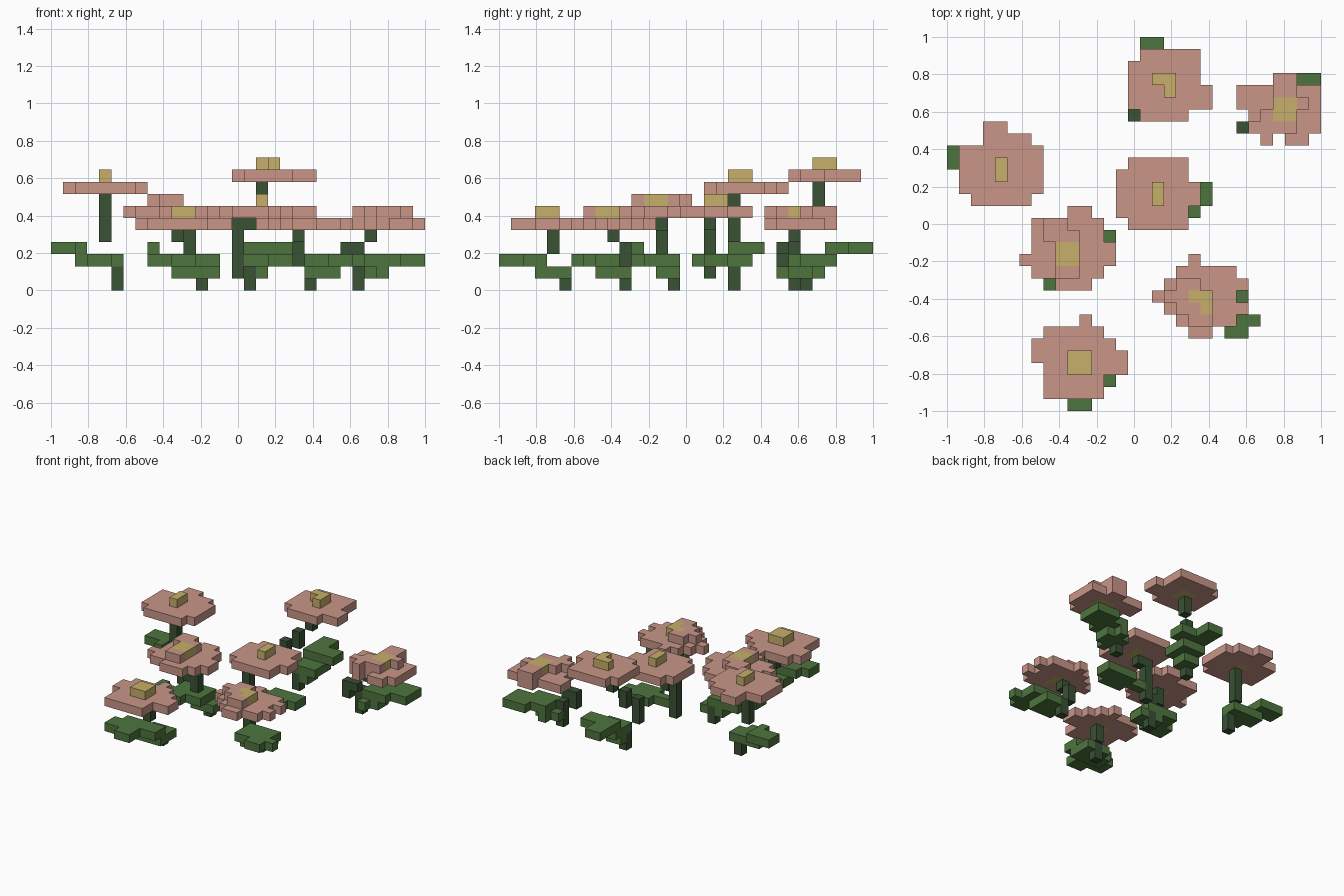
import bpy, bmesh

if "Cube" in bpy.data.objects:
    bpy.data.objects.remove(bpy.data.objects["Cube"])

V = 2 / 31  # block size: the patch is 31 blocks wide


def material(name, rgb):
    m = bpy.data.materials.new(name)
    m.diffuse_color = (*rgb, 1)
    m.use_nodes = True
    m.node_tree.nodes["Principled BSDF"].inputs["Base Color"].default_value = m.diffuse_color
    return m


PINK = material("petal pink", (0.585, 0.305, 0.25))
YELLOW = material("centre yellow", (0.57, 0.43, 0.145))
LEAF = material("leaf green", (0.076, 0.178, 0.047))
STEM = material("stem dark green", (0.04, 0.084, 0.034))

DIRS = {
    (1, 0, 0): [(1, 0, 0), (1, 1, 0), (1, 1, 1), (1, 0, 1)],
    (-1, 0, 0): [(0, 0, 0), (0, 0, 1), (0, 1, 1), (0, 1, 0)],
    (0, 1, 0): [(0, 1, 0), (0, 1, 1), (1, 1, 1), (1, 1, 0)],
    (0, -1, 0): [(0, 0, 0), (1, 0, 0), (1, 0, 1), (0, 0, 1)],
    (0, 0, 1): [(0, 0, 1), (1, 0, 1), (1, 1, 1), (0, 1, 1)],
    (0, 0, -1): [(0, 0, 0), (0, 1, 0), (1, 1, 0), (1, 0, 0)],
}


def box(x0, x1, y0, y1, z0, z1):
    """Block cells of an inclusive box."""
    return {(x, y, z) for x in range(x0, x1 + 1)
            for y in range(y0, y1 + 1) for z in range(z0, z1 + 1)}


def rows(layer, top, spans):
    """Block cells of one layer, given x spans from the back row forwards."""
    return {(x, top - n, layer) for n, (a, b) in enumerate(spans)
            for x in range(a, b + 1)}


def blocks(name, cells, mat):
    """One object made of the outer faces of its blocks."""
    bm = bmesh.new()
    for c in sorted(cells):
        for d, quad in DIRS.items():
            if tuple(c[k] + d[k] for k in range(3)) not in cells:
                bm.faces.new([bm.verts.new(((c[0] + q[0]) * V - 1,
                                            (c[1] + q[1]) * V - 1,
                                            (c[2] + q[2]) * V)) for q in quad])
    bmesh.ops.remove_doubles(bm, verts=bm.verts, dist=V / 100)
    me = bpy.data.meshes.new(name)
    bm.to_mesh(me)
    bm.free()
    me.materials.append(mat)
    bpy.context.collection.objects.link(bpy.data.objects.new(name, me))


def flower(place, petals, centre, stem, leaves):
    under = {(x, y, z - 1) for x, y, z in centre}
    centre = centre | under          # the centre goes down into the petals
    petals = petals - centre
    stem = stem - petals - centre
    for part, cells, mat in (("petals", petals, PINK), ("centre", centre, YELLOW),
                             ("stem", stem, STEM), ("leaves", leaves - stem, LEAF)):
        blocks(f"{place}_flower_{part}", cells, mat)


# left flower
flower("left",
       rows(8, 23, [(3, 4), (3, 6), (1, 7), (1, 7), (1, 7), (1, 7), (2, 6)]),
       box(4, 4, 19, 20, 9, 9),
       box(4, 4, 19, 19, 4, 7) | box(5, 5, 19, 19, 0, 1),
       box(0, 1, 20, 21, 3, 3) | box(2, 2, 19, 21, 3, 3)
       | box(2, 5, 19, 20, 2, 2) | box(3, 4, 18, 18, 2, 2))

# back flower, with a stem that leans forward and left
flower("back",
       rows(9, 29, [(16, 20), (15, 20), (15, 20), (15, 21), (15, 21), (16, 19)]),
       box(17, 18, 27, 27, 10, 10) | box(18, 18, 26, 26, 10, 10),
       box(17, 17, 26, 26, 7, 8) | box(16, 16, 25, 25, 5, 6)
       | box(15, 15, 24, 24, 3, 5) | box(16, 16, 25, 25, 0, 1),
       box(16, 17, 25, 26, 1, 1) | box(16, 18, 25, 27, 2, 2)
       | box(16, 19, 27, 28, 3, 3) | box(16, 17, 29, 30, 3, 3))

# right flower, with raised petals
flower("right",
       rows(5, 27, [(27, 28), (24, 30), (24, 30), (25, 30), (25, 30)])
       | box(26, 26, 22, 22, 5, 5) | box(28, 29, 22, 22, 5, 5)
       | rows(6, 27, [(27, 28), (27, 28), (27, 29), (26, 28), (25, 28), (26, 26)]),
       box(27, 28, 24, 25, 6, 6),
       box(25, 25, 24, 24, 0, 2) | box(24, 25, 23, 23, 3, 3)
       | box(24, 24, 23, 23, 2, 2) | box(26, 26, 24, 24, 4, 4),
       box(25, 27, 24, 25, 1, 1) | box(26, 26, 23, 26, 1, 1)
       | box(26, 28, 24, 26, 2, 2) | box(28, 30, 25, 27, 2, 2))

# middle flower
flower("middle",
       rows(6, 20, [(15, 19), (14, 19), (14, 20), (14, 20), (14, 19), (15, 19)]),
       box(17, 17, 17, 18, 7, 7),
       box(15, 15, 17, 17, 1, 5) | box(16, 16, 17, 17, 5, 5),
       box(16, 18, 17, 17, 2, 2) | box(18, 20, 16, 18, 2, 2)
       | box(21, 21, 17, 18, 2, 2))

# left middle flower, with raised petals
flower("left_middle",
       rows(6, 16, [(10, 11), (7, 12), (7, 12), (7, 13), (6, 13), (7, 12), (9, 11)])
       | rows(7, 15, [(8, 9), (8, 10)]) | box(9, 10, 11, 11, 7, 7),
       box(9, 10, 12, 13, 7, 7),
       box(10, 10, 13, 13, 4, 5) | box(11, 11, 13, 13, 3, 4)
       | box(12, 12, 14, 14, 0, 1),
       box(11, 13, 13, 14, 1, 1) | box(9, 12, 12, 14, 2, 2)
       | box(8, 10, 11, 12, 2, 2) | box(8, 8, 10, 11, 3, 3))

# right front flower, with raised petals
flower("right_front",
       rows(5, 12, [(20, 20), (19, 23), (18, 24), (17, 23), (18, 24), (19, 23), (20, 21)])
       | rows(6, 10, [(19, 20), (18, 19), (19, 20), (20, 21)]),
       box(20, 21, 9, 9, 6, 6) | box(21, 21, 8, 8, 6, 6),
       box(20, 20, 10, 10, 2, 3) | box(20, 20, 9, 9, 4, 4)
       | box(21, 21, 10, 10, 0, 1),
       box(21, 23, 8, 10, 1, 1) | box(21, 24, 7, 9, 2, 2)
       | box(23, 24, 6, 6, 2, 2) | box(25, 25, 7, 7, 2, 2))

# front flower
flower("front",
       rows(5, 7, [(11, 11), (8, 12), (7, 13), (7, 14), (8, 14), (8, 12), (8, 12)]),
       box(10, 11, 3, 4, 6, 6),
       box(11, 11, 4, 4, 3, 4) | box(12, 12, 5, 5, 0, 1),
       box(10, 13, 3, 4, 1, 1) | box(11, 13, 5, 5, 1, 1)
       | box(9, 13, 2, 3, 2, 2) | box(8, 11, 1, 2, 2, 2)
       | box(10, 11, 0, 0, 2, 2))
